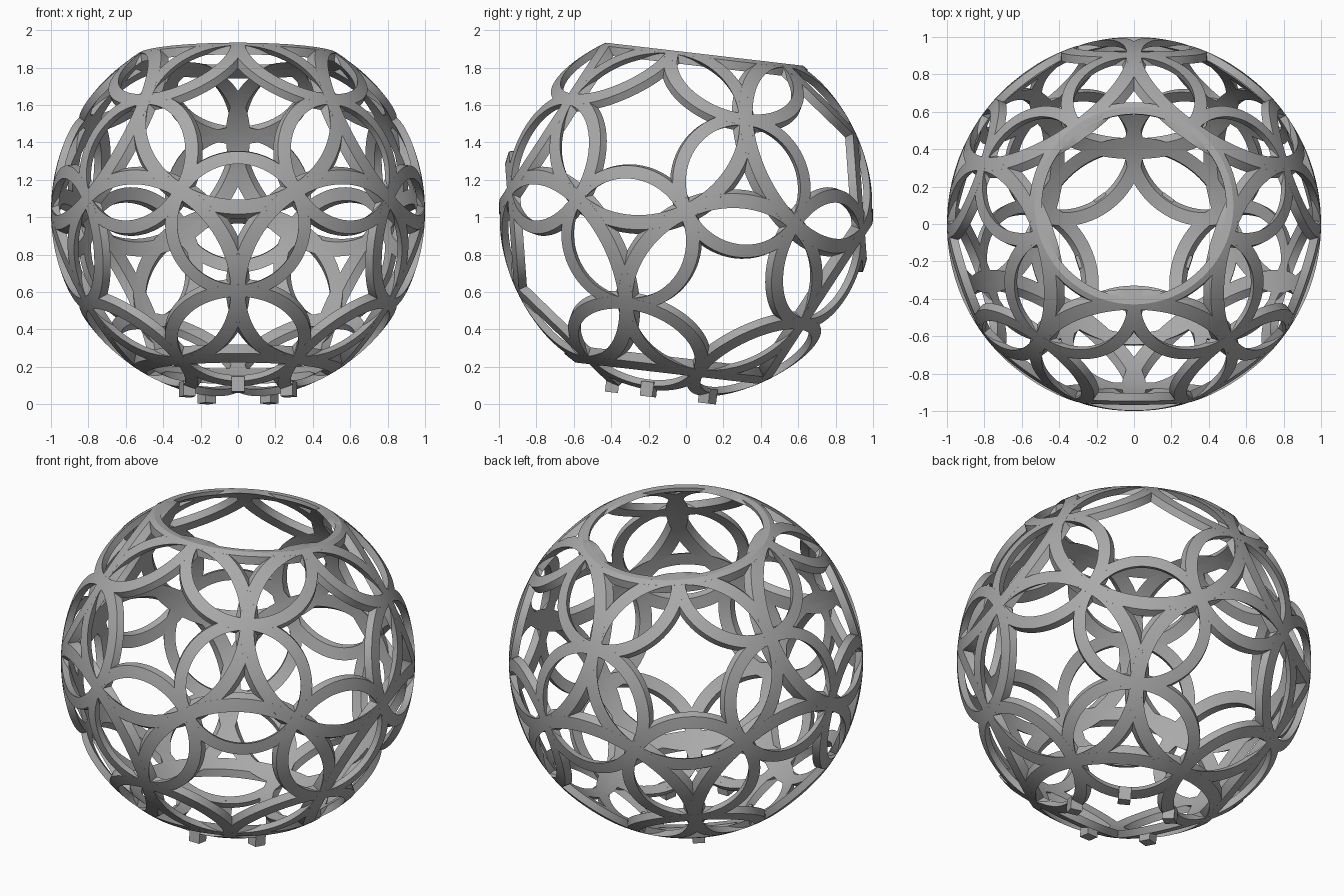
import bpy, bmesh, math
from itertools import combinations
from mathutils import Matrix, Vector

if "Cube" in bpy.data.objects:
    bpy.data.objects.remove(bpy.data.objects["Cube"], do_unlink=True)

OUTER, INNER = 1.0, 0.96      # shell radii
HALF = 0.033                  # half the band width
CUT = 0.847                   # height of the flat top opening
TILT = Matrix.Translation((0, 0, 1.03)) @ Matrix.Rotation(math.radians(-6.65), 4, 'X')

grey = bpy.data.materials.new("grey")
grey.use_nodes = True
colour = (0.4, 0.4, 0.4, 1)
grey.diffuse_color = colour
grey.node_tree.nodes["Principled BSDF"].inputs["Base Color"].default_value = colour
parts = []


def add_part(name, bm):
    bmesh.ops.recalc_face_normals(bm, faces=bm.faces[:])
    bm.transform(TILT)
    mesh = bpy.data.meshes.new(name)
    bm.to_mesh(mesh)
    bm.free()
    mesh.materials.append(grey)
    obj = bpy.data.objects.new(name, mesh)
    bpy.context.collection.objects.link(obj)
    parts.append(obj)


def band(name, axis, angle, steps):
    """Circular band of the spherical shell around an axis, trimmed at the opening."""
    r = math.sin(angle)
    corners = [(r + s * HALF, math.sqrt(R * R - (r + s * HALF) ** 2))
               for R, s in ((OUTER, -1), (OUTER, 0), (OUTER, 1), (INNER, 1), (INNER, -1))]
    turn = axis.to_track_quat('Z', 'Y').to_matrix()
    bm = bmesh.new()
    rows = []
    for i in range(steps):
        t = 2 * math.pi * i / steps
        rows.append([bm.verts.new(turn @ Vector((p * math.cos(t), p * math.sin(t), h)))
                     for p, h in corners])
    n = len(corners)
    for i in range(steps):
        a, b = rows[i], rows[(i + 1) % steps]
        for j in range(n):
            k = (j + 1) % n
            bm.faces.new((a[j], a[k], b[k], b[j]))
    # Slice off everything above the opening and close the cut
    res = bmesh.ops.bisect_plane(bm, geom=bm.verts[:] + bm.edges[:] + bm.faces[:],
                                 plane_co=(0, 0, CUT), plane_no=(0, 0, 1), clear_outer=True)
    edges = [e for e in res["geom_cut"] if isinstance(e, bmesh.types.BMEdge)]
    if edges and axis.z > 0.99:
        bmesh.ops.bridge_loops(bm, edges=edges)
    elif edges:
        bmesh.ops.holes_fill(bm, edges=edges, sides=0)
    add_part(name, bm)


# Axes of the twelve large and twenty small circles
up = Vector((0, 0, 1))
step = math.atan(2)
five = [up]
for k in range(5):
    az = math.radians(-90 + 72 * k)
    five.append(Vector((math.sin(step) * math.cos(az), math.sin(step) * math.sin(az), math.cos(step))))
five += [-v for v in five]
three = [(a + b + c).normalized() for a, b, c in combinations(five, 3)
         if min(a.dot(b), b.dot(c), a.dot(c)) > 0.4]

# Every circle passes through the shared crossing points
for i, axis in enumerate(five):
    band("top_opening_ring" if i == 0 else f"large_ring_{i}", axis, step / 2, 96)
small = math.asin(1 / math.sqrt(3)) - math.radians(14.36)
for i, axis in enumerate(three):
    band(f"small_ring_{i + 1}", axis, small, 72)

# Five small square feet under the bottom star
for k in range(5):
    bm = bmesh.new()
    bmesh.ops.create_cube(bm, size=1, matrix=Matrix.Rotation(math.radians(-90 + 72 * k), 4, 'Z')
                          @ Matrix.Translation((0.284, 0, -0.966))
                          @ Matrix.Diagonal((0.07, 0.07, 0.08, 1)))
    add_part(f"foot_{k + 1}", bm)

bpy.ops.object.select_all(action='DESELECT')
for obj in parts:
    obj.select_set(True)
bpy.context.view_layer.objects.active = parts[0]
bpy.ops.object.shade_smooth_by_angle(angle=math.radians(30))
